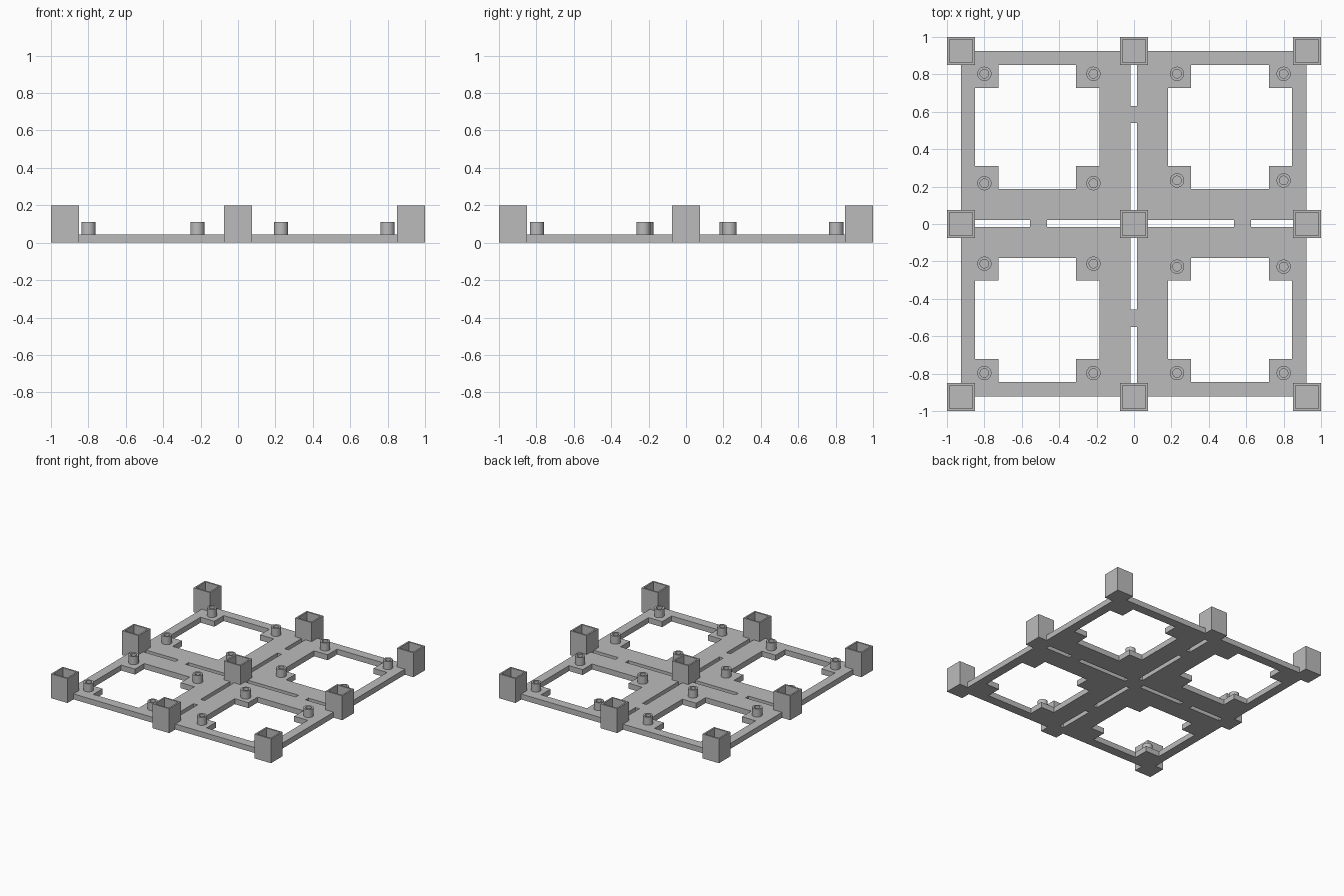
import bpy, bmesh, math
from mathutils import Matrix, Vector

if "Cube" in bpy.data.objects:
    bpy.data.objects.remove(bpy.data.objects["Cube"], do_unlink=True)

PLATE_TOP, POST_TOP, PEG_TOP = 0.045, 0.2, 0.11
POST_HALF, POST_WALL = 0.075, 0.013

grey = bpy.data.materials.new("plain grey")
grey.use_nodes = True
colour = (0.5, 0.5, 0.5, 1)
grey.diffuse_color = colour
grey.node_tree.nodes["Principled BSDF"].inputs["Base Color"].default_value = colour


def make_object(name, bm):
    bmesh.ops.recalc_face_normals(bm, faces=bm.faces)
    mesh = bpy.data.meshes.new(name)
    bm.to_mesh(mesh)
    bm.free()
    mesh.materials.append(grey)
    obj = bpy.data.objects.new(name, mesh)
    bpy.context.collection.objects.link(obj)
    return obj


def prism(name, outline, z0, z1):
    bm = bmesh.new()
    face = bm.faces.new([bm.verts.new((x, y, z0)) for x, y in outline])
    up = bmesh.ops.extrude_face_region(bm, geom=[face])["geom"]
    verts = [v for v in up if isinstance(v, bmesh.types.BMVert)]
    bmesh.ops.translate(bm, verts=verts, vec=(0, 0, z1 - z0))
    return make_object(name, bm)


def rect(x0, x1, y0, y1):
    return [(x0, y0), (x1, y0), (x1, y1), (x0, y1)]


def cutter(outline):
    obj = prism("cutter", outline, -0.1, 0.3)
    obj.hide_render = True
    return obj


def cup(name, centre, radius, inner, sides, z0, floor, top):
    """Upright tube with a closed floor, made by stacking rings."""
    bm = bmesh.new()
    rings = []
    for r, z in ((radius, z0), (radius, top), (inner, top), (inner, floor)):
        angles = [2 * math.pi * (i + 0.5) / sides for i in range(sides)]
        rings.append([bm.verts.new((centre[0] + r * math.cos(a),
                                    centre[1] + r * math.sin(a), z)) for a in angles])
    for low, high in zip(rings, rings[1:]):
        for i in range(sides):
            j = (i + 1) % sides
            bm.faces.new((low[i], low[j], high[j], high[i]))
    bm.faces.new(rings[0])
    bm.faces.new(rings[-1])
    return make_object(name, bm)


# Base plate and the shapes cut out of it
plate = prism("base_plate", rect(-0.925, 0.922, -0.922, 0.925), 0, PLATE_TOP)
cutters = []

# Four window openings, each with a square pad left in every corner
spans_x = [(-0.85, -0.725, -0.31, -0.185), (0.182, 0.305, 0.722, 0.846)]
spans_y = [(-0.844, -0.722, -0.302, -0.182), (0.188, 0.31, 0.728, 0.85)]
for a, b, c, d in spans_x:
    for e, f, g, h in spans_y:
        cutters.append(cutter([(b, e), (c, e), (c, f), (d, f), (d, g), (c, g),
                               (c, h), (b, h), (b, g), (a, g), (a, f), (b, f)]))

# Narrow slots along both centre lines, interrupted by small bridges
for lo, hi in ((-0.88, -0.55), (-0.457, -0.04), (0.04, 0.54), (0.632, 0.88)):
    cutters.append(cutter(rect(-0.019, 0.017, lo, hi)))
for lo, hi in ((-0.88, -0.556), (-0.465, -0.04), (0.04, 0.535), (0.626, 0.88)):
    cutters.append(cutter(rect(lo, hi, -0.016, 0.021)))

# Square hollow posts, with the plate notched to receive them
posts = [-0.925, 0, 0.925]
for x in posts:
    for y in posts:
        cutters.append(cutter(rect(x - POST_HALF, x + POST_HALF,
                                   y - POST_HALF, y + POST_HALF)))
        cup("post", (x, y), POST_HALF * math.sqrt(2),
            (POST_HALF - POST_WALL) * math.sqrt(2), 4, 0, PLATE_TOP, POST_TOP)

for c in cutters:
    mod = plate.modifiers.new("cut", 'BOOLEAN')
    mod.operation, mod.solver, mod.object = 'DIFFERENCE', 'EXACT', c
depsgraph = bpy.context.evaluated_depsgraph_get()
plate.data = bpy.data.meshes.new_from_object(plate.evaluated_get(depsgraph))
plate.modifiers.clear()
for c in cutters:
    bpy.data.objects.remove(c, do_unlink=True)

# Round hollow pegs on the corner pads
for x, ys in ((-0.8, (-0.797, -0.212, 0.218, 0.803)),
              (-0.217, (-0.797, -0.212, 0.218, 0.803)),
              (0.23, (-0.797, -0.228, 0.233, 0.803)),
              (0.8, (-0.797, -0.228, 0.233, 0.803))):
    for y in ys:
        peg = cup("peg", (x, y), 0.038, 0.023, 32, PLATE_TOP, PLATE_TOP + 0.002, PEG_TOP)
        bpy.ops.object.select_all(action='DESELECT')
        peg.select_set(True)
        bpy.context.view_layer.objects.active = peg
        bpy.ops.object.shade_smooth_by_angle(angle=math.radians(35))
